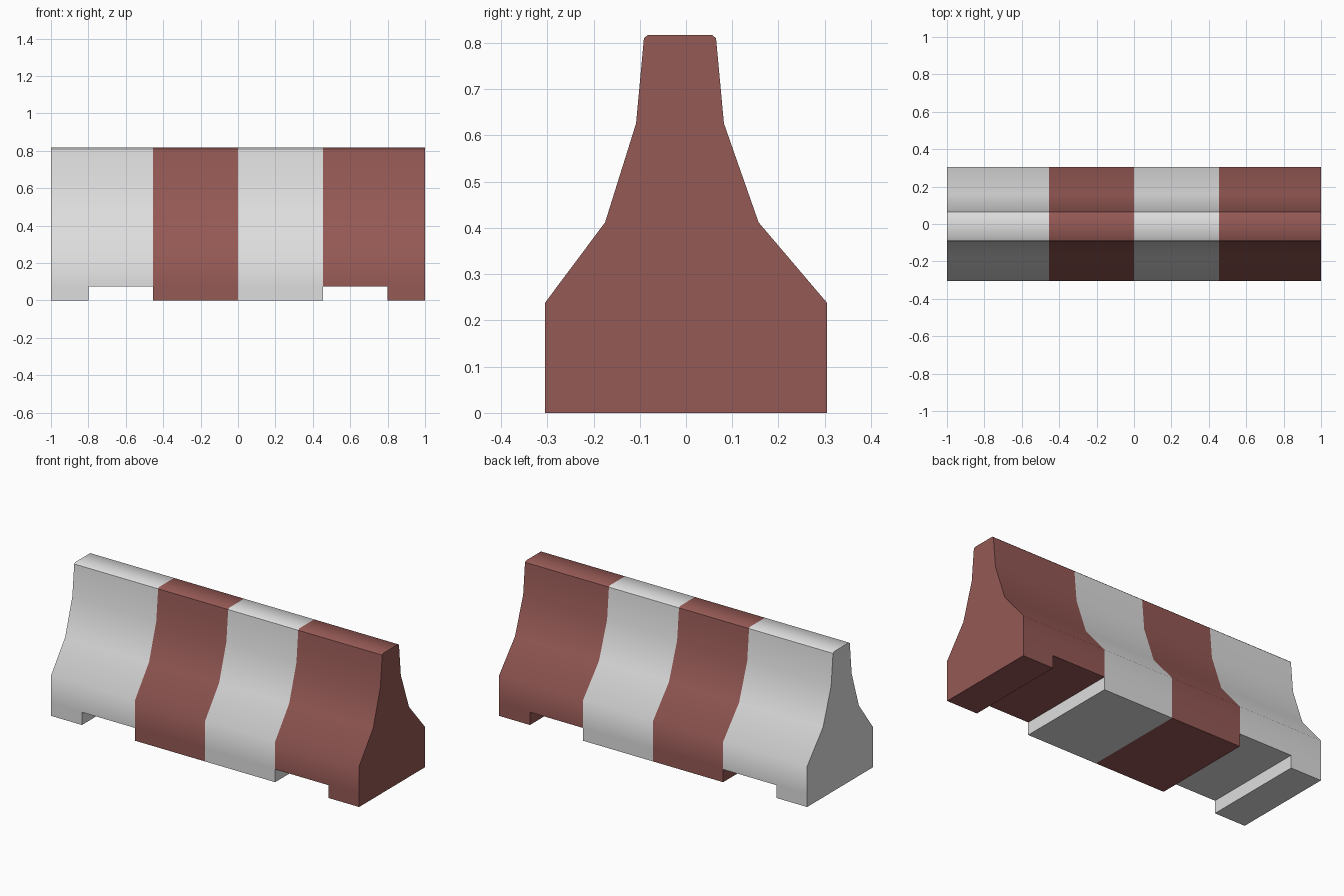
import bpy, bmesh, math

default = bpy.data.objects.get("Cube")
if default:
    bpy.data.objects.remove(default, do_unlink=True)


def material(name, rgb):
    m = bpy.data.materials.new(name)
    m.use_nodes = True
    m.diffuse_color = (*rgb, 1)
    m.node_tree.nodes["Principled BSDF"].inputs["Base Color"].default_value = (*rgb, 1)
    return m


WHITE, RED = 0, 1
NOTCH = 0.075
# Cross-section (y, z) above the notch height, from the front foot over the top to the back
profile = [(-0.305, NOTCH), (-0.305, 0.238), (-0.175, 0.412), (-0.108, 0.626),
           (-0.091, 0.81), (-0.083, 0.817), (0.057, 0.817), (0.065, 0.81),
           (0.082, 0.626), (0.157, 0.412), (0.305, 0.238), (0.305, NOTCH)]
base = [(-0.305, 0), (0.305, 0)]

# Stations along the barrier: (start, end, colour, stands on the ground)
sections = [(-1, -0.8, WHITE, True), (-0.8, -0.455, WHITE, False),
            (-0.455, 0, RED, True), (0, 0.455, WHITE, True),
            (0.455, 0.8, RED, False), (0.8, 1, RED, True)]

bm = bmesh.new()


def face(points, colour):
    f = bm.faces.new([bm.verts.new(p) for p in points])
    f.material_index = colour


def wall(x, outline, colour):
    face([(x, y, z) for y, z in outline], colour)


foot = [profile[0], base[0], base[1], profile[-1]]
for i, (a, b, colour, grounded) in enumerate(sections):
    # Skin of the section, closed below by its foot or by the notch ceiling
    outline = ([base[0]] + profile + [base[1]]) if grounded else profile
    for (y0, z0), (y1, z1) in zip(outline, outline[1:] + outline[:1]):
        face([(a, y0, z0), (b, y0, z0), (b, y1, z1), (a, y1, z1)], colour)
    # Foot walls facing the notches
    if grounded:
        if i > 0 and not sections[i - 1][3]:
            wall(a, foot, colour)
        if i < len(sections) - 1 and not sections[i + 1][3]:
            wall(b, foot, colour)

# End caps
for x, colour in ((-1, WHITE), (1, RED)):
    wall(x, [base[0]] + profile + [base[1]], colour)

bmesh.ops.remove_doubles(bm, verts=bm.verts, dist=0.0005)
bmesh.ops.recalc_face_normals(bm, faces=bm.faces)
mesh = bpy.data.meshes.new("road_barrier")
bm.to_mesh(mesh)
bm.free()

mesh.materials.append(material("light grey paint", (0.73, 0.73, 0.73)))
mesh.materials.append(material("dull red paint", (0.30, 0.10, 0.09)))
barrier = bpy.data.objects.new("road_barrier", mesh)
bpy.context.collection.objects.link(barrier)
bpy.context.view_layer.objects.active = barrier
barrier.select_set(True)
bpy.ops.object.shade_smooth_by_angle(angle=math.radians(42))
